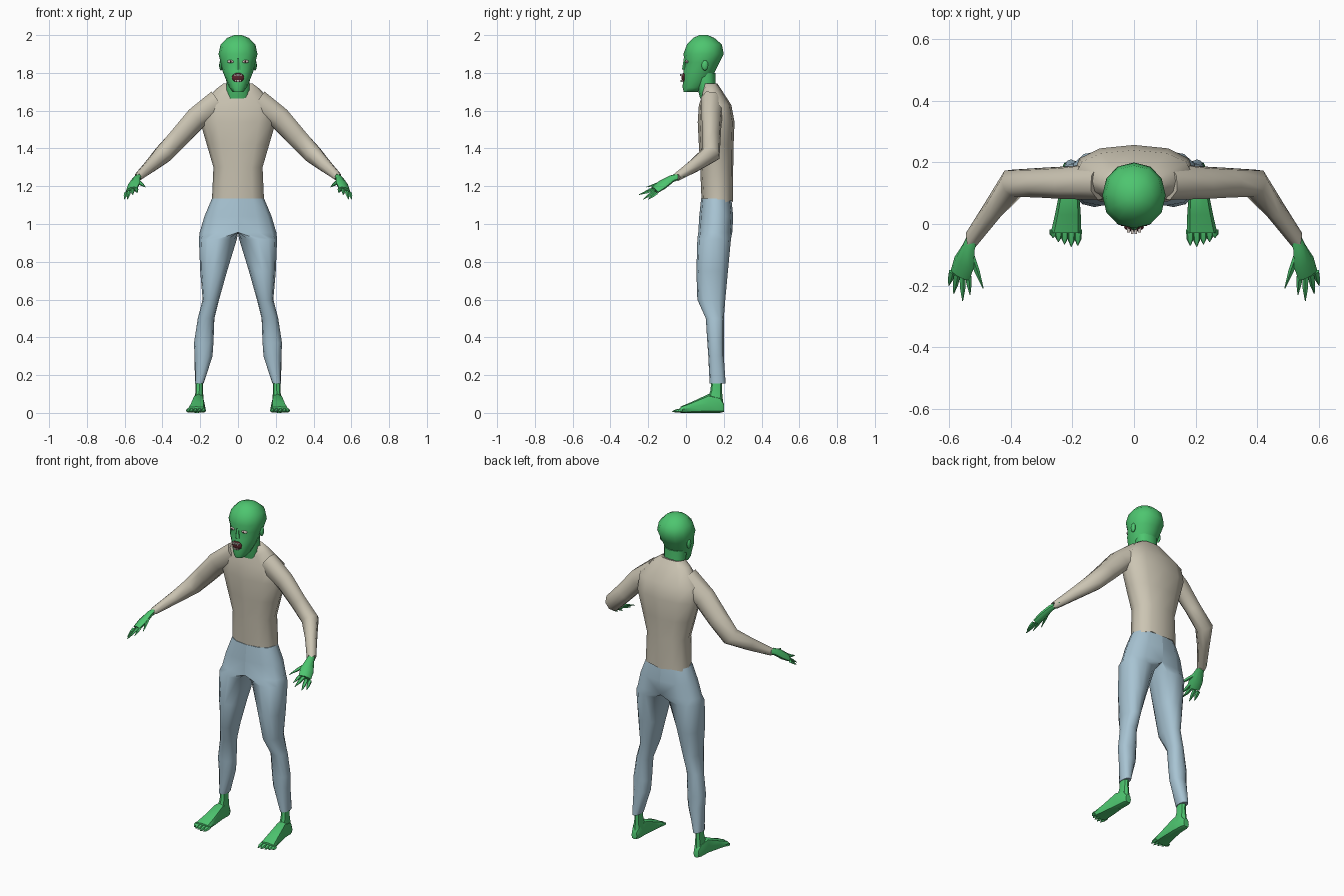
import bpy, bmesh, math
from mathutils import Vector, Matrix

if "Cube" in bpy.data.objects:
    bpy.data.objects.remove(bpy.data.objects["Cube"])


def mat(name, rgb):
    m = bpy.data.materials.new(name)
    m.diffuse_color = (*rgb, 1)
    m.use_nodes = True
    m.node_tree.nodes["Principled BSDF"].inputs["Base Color"].default_value = m.diffuse_color
    return m


SKIN = mat("green skin", (0.075, 0.56, 0.16))
SHIRT = mat("beige shirt", (0.60, 0.555, 0.45))
DENIM = mat("pale blue trousers", (0.39, 0.55, 0.65))
MOUTH = mat("dark mouth", (0.10, 0.02, 0.025))
BONE = mat("eyes and teeth", (0.62, 0.55, 0.50))


def finish(name, bm, material, mirror=False, angle=45):
    bmesh.ops.recalc_face_normals(bm, faces=bm.faces)
    me = bpy.data.meshes.new(name)
    bm.to_mesh(me)
    bm.free()
    me.materials.append(material)
    me.shade_smooth()
    me.set_sharp_from_angle(angle=math.radians(angle))
    ob = bpy.data.objects.new(name, me)
    bpy.context.collection.objects.link(ob)
    if mirror:
        ob.modifiers.new("mirror", 'MIRROR').use_mirror_merge = False
    return ob


def skin_rings(bm, rings):
    """Bridge successive point rings and cap the ends."""
    vs = [[bm.verts.new(p) for p in r] for r in rings]
    n = len(vs[0])
    for a, b in zip(vs, vs[1:]):
        for i in range(n):
            j = (i + 1) % n
            bm.faces.new((a[i], a[j], b[j], b[i]))
    bm.faces.new(vs[0])
    bm.faces.new(vs[-1])
    return vs


def oval(u, v, n, p=1.0):
    """Slightly boxy ellipse offsets, starting at -v (the front)."""
    out = []
    for i in range(n):
        a = 2 * math.pi * i / n - math.pi / 2
        c, s = math.cos(a), math.sin(a)
        out.append((u * math.copysign(abs(c) ** p, c), v * math.copysign(abs(s) ** p, s)))
    return out


def flat_ring(x0, x1, y0, y1, z, n=12, p=0.85):
    cx, cy = (x0 + x1) / 2, (y0 + y1) / 2
    return [Vector((cx + a, cy + b, z)) for a, b in oval((x1 - x0) / 2, (y1 - y0) / 2, n, p)]


def path_rings(stations, side, n=8):
    """Rings across a path; stations are (point, radius along side, other radius)."""
    pts = [Vector(s[0]) for s in stations]
    rings = []
    for i, (c, ru, rv) in enumerate(stations):
        d = (pts[min(i + 1, len(pts) - 1)] - pts[max(i - 1, 0)]).normalized()
        u = Vector(side)
        u = (u - d * u.dot(d)).normalized()
        w = d.cross(u)
        rings.append([pts[i] + u * a + w * b for a, b in oval(ru, rv, n)])
    return rings


def spike(bm, a, b, r, side, mid=0.5, flat=0.7):
    """Finger or toe: a tapering, clawed prism."""
    a, b = Vector(a), Vector(b)
    skin_rings(bm, path_rings([(a, r, r * flat), (a.lerp(b, mid), r * 0.85, r * flat * 0.85),
                               (b, 0.0015, 0.0015)], side, 5))


def blob(bm, c, size, seg=10):
    m = Matrix.Translation(c) @ Matrix.Diagonal((*size, 1))
    bmesh.ops.create_uvsphere(bm, u_segments=seg, v_segments=6, radius=1, matrix=m)


# Shirt body with ragged hem and scooped collar
bm = bmesh.new()
body = [(.138, .085, .248, 1.115), (.13, .075, .25, 1.30), (.165, .068, .252, 1.42),
        (.20, .062, .257, 1.54), (.192, .068, .24, 1.63), (.115, .082, .185, 1.715),
        (.075, .085, .165, 1.745)]
rings = [flat_ring(-h, h, f, b, z) for h, f, b, z in body]
hem = [-.055, .01, -.02, .005, 0, .01, 0, .01, 0, .01, .005, -.015]
for v, dz in zip(rings[0], hem):
    v.z += dz
for i, dz in ((0, -.065), (1, -.03), (11, -.03)):
    rings[-1][i].z += dz
    rings[-2][i].z += dz * 0.85
skin_rings(bm, rings)
finish("shirt_body", bm, SHIRT, angle=60)

# Sleeves, bent at the elbow with a torn cuff
bm = bmesh.new()
rings = path_rings([((.10, .14, 1.64), .06, .08), ((.22, .135, 1.56), .052, .066),
                    ((.31, .135, 1.46), .046, .06), ((.393, .132, 1.372), .05, .054),
                    ((.46, .045, 1.31), .034, .038), ((.527, -.045, 1.25), .025, .022)],
                   (.5, 1, .2))
for i in (1, 4, 6):
    rings[-1][i] += Vector((.008, -.015, -.008))
skin_rings(bm, rings)
finish("sleeves", bm, SHIRT, True, 60)

# Hands with four clawed fingers and a thumb
bm = bmesh.new()
w = (.85, .1, -.5)
skin_rings(bm, path_rings([((.515, -.015, 1.258), .016, .014), ((.537, -.075, 1.24), .023, .018),
                           ((.552, -.125, 1.208), .038, .02), ((.565, -.165, 1.18), .036, .015)],
                          w, 8))
for a, b in (((.592, -.155, 1.165), (.602, -.20, 1.13)), ((.576, -.165, 1.172), (.586, -.226, 1.13)),
             ((.558, -.165, 1.183), (.557, -.25, 1.155)), ((.541, -.155, 1.193), (.533, -.23, 1.165)),
             ((.532, -.095, 1.228), (.490, -.21, 1.195))):
    spike(bm, a, b, .012, w)
finish("hands", bm, SKIN, True)

# Trousers: half pelvis and one leg, clamped at the middle and mirrored
bm = bmesh.new()
leg = [(-.138, .138, .08, .24, 1.135), (-.178, .178, .07, .25, 1.04), (-.203, .203, .065, .245, .955),
       (.006, .207, .06, .238, .92), (.058, .20, .055, .222, .75), (.10, .187, .06, .208, .60),
       (.125, .213, .105, .20, .50), (.13, .233, .113, .20, .37), (.135, .23, .118, .20, .30),
       (.182, .228, .125, .21, .155)]
rings = [flat_ring(*r) for r in leg]
for r in rings:
    for v in r:
        v.x = max(v.x, 0)
skin_rings(bm, rings)
bmesh.ops.remove_doubles(bm, verts=bm.verts, dist=.0005)
finish("trousers", bm, DENIM, True, 60)

# Bare feet: ankle, foot wedge and toes
bm = bmesh.new()
skin_rings(bm, [flat_ring(.184, .226, .135, .192, .20, 8), flat_ring(.186, .224, .13, .19, .12, 8),
                flat_ring(.18, .234, .105, .197, .05, 8)])
foot = [(.20, .208, .018, .005, .05), (.18, .208, .027, .0, .085), (.12, .209, .03, .0, .10),
        (.03, .215, .042, .0, .058), (-.03, .221, .05, .0, .033)]
rings = []
for y, x, hw, z0, z1 in foot:
    rings.append([Vector((x + a, y, (z0 + z1) / 2 + b))
                  for a, b in oval(hw, (z1 - z0) / 2, 8, .7)])
skin_rings(bm, rings)
for x, y in ((.183, -.07), (.204, -.074), (.226, -.066), (.246, -.058), (.263, -.045)):
    spike(bm, (x - .001, -.02, .015), (x, y, .008), .014, (1, 0, 0), .6, .85)
finish("feet", bm, SKIN, True)

# Neck
bm = bmesh.new()
skin_rings(bm, [flat_ring(-.062, .062, .075, .16, 1.665, 10), flat_ring(-.064, .064, .06, .155, 1.72, 10),
                flat_ring(-.066, .066, .05, .155, 1.80, 10)])
finish("neck", bm, SKIN)

# Head: jaw, cheeks, sunken eye line, brow and skull
bm = bmesh.new()
skull = [(.028, -.012, .06, 1.698), (.046, -.018, .10, 1.722), (.064, -.016, .135, 1.765),
         (.082, -.014, .155, 1.81), (.092, -.004, .178, 1.855), (.103, -.014, .20, 1.90),
         (.092, .005, .19, 1.95), (.058, .038, .15, 1.985), (.02, .07, .115, 2.0)]
skin_rings(bm, [flat_ring(-h, h, f, b, z, 12, .95) for h, f, b, z in skull])
finish("head", bm, SKIN, angle=60)

# Nose
bm = bmesh.new()
skin_rings(bm, [flat_ring(-.017, .017, -.021, .02, 1.818, 6), flat_ring(-.007, .007, -.012, .02, 1.875, 6)])
finish("nose", bm, SKIN)

# Ears
bm = bmesh.new()
blob(bm, (.09, .10, 1.84), (.01, .018, .028), 8)
finish("ears", bm, SKIN, True)

# Eyes and pupils
bm = bmesh.new()
blob(bm, (.039, .006, 1.86), (.019, .011, .009))
finish("eyes", bm, BONE, True)
bm = bmesh.new()
blob(bm, (.039, -.002, 1.86), (.005, .005, .005), 8)
finish("pupils", bm, MOUTH, True)

# Open mouth with upper and lower teeth
bm = bmesh.new()
blob(bm, (0, -.010, 1.775), (.033, .014, .026), 12)
finish("mouth", bm, MOUTH)
bm = bmesh.new()
for z, y, hw in ((1.789, -.026, .022), (1.757, -.022, .016)):
    for k in (-1, -.33, .33, 1):
        m = Matrix.Translation((hw * .8 * k, y + .006 * abs(k), z)) @ Matrix.Diagonal((hw * .42, .016, .009, 1))
        bmesh.ops.create_cube(bm, size=1, matrix=m)
finish("teeth", bm, BONE)
